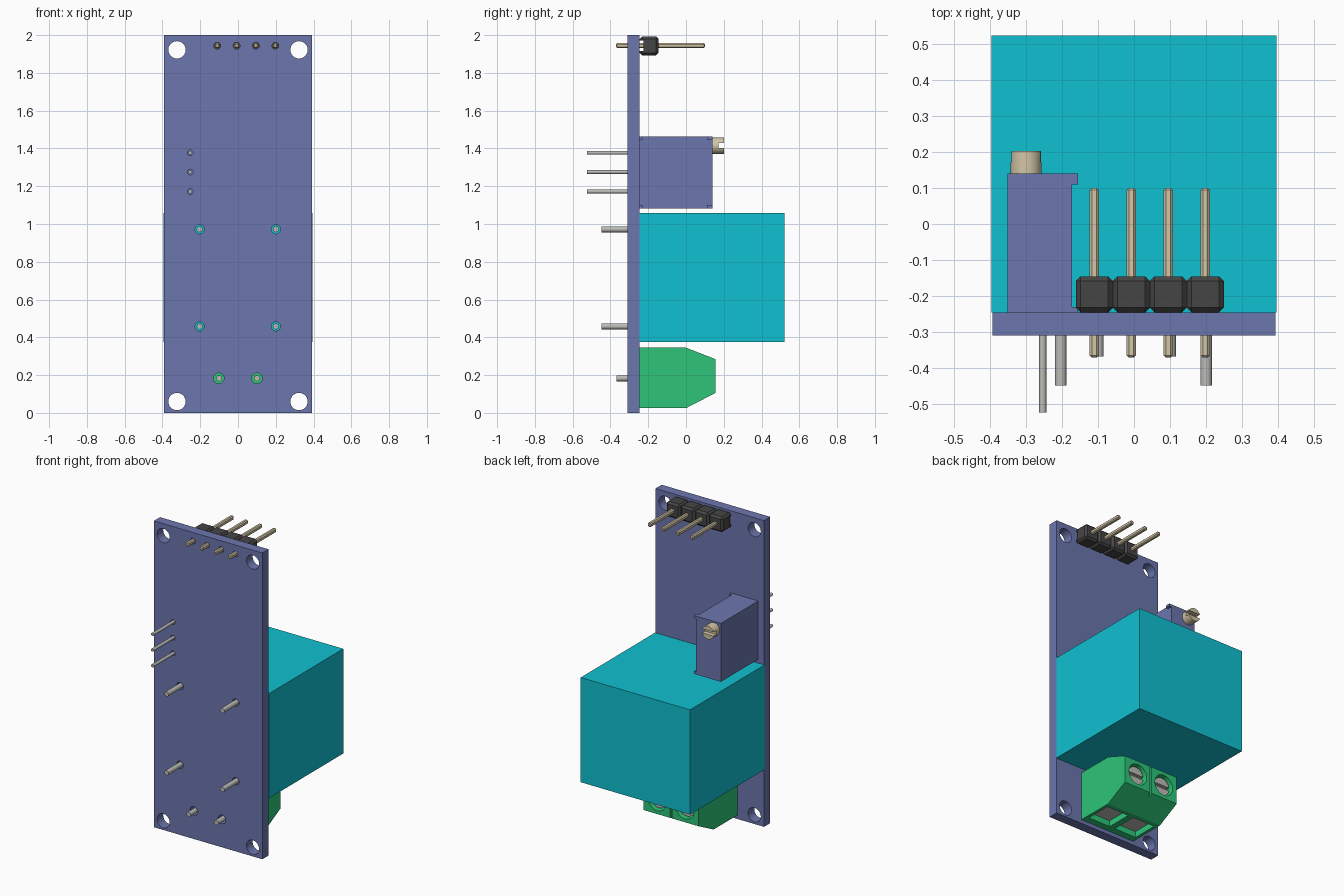
import bpy, bmesh, math
from mathutils import Matrix

if "Cube" in bpy.data.objects:
    bpy.data.objects.remove(bpy.data.objects["Cube"])

def material(name, rgb):
    m = bpy.data.materials.new(name)
    m.diffuse_color = (*rgb, 1)
    m.use_nodes = True
    m.node_tree.nodes["Principled BSDF"].inputs["Base Color"].default_value = m.diffuse_color
    return m

BLUE = material("board_blue", (0.15, 0.18, 0.42))
CYAN = material("relay_cyan", (0.005, 0.53, 0.64))
GREEN = material("terminal_green", (0.026, 0.56, 0.19))
BRASS = material("brass", (0.66, 0.57, 0.39))
BLACK = material("black_plastic", (0.06, 0.06, 0.06))
STEEL = material("steel", (0.5, 0.5, 0.48))

def finish(name, bm, mat):
    bmesh.ops.recalc_face_normals(bm, faces=bm.faces)
    me = bpy.data.meshes.new(name)
    bm.to_mesh(me)
    bm.free()
    ob = bpy.data.objects.new(name, me)
    bpy.context.collection.objects.link(ob)
    if mat:
        me.materials.append(mat)
    return ob

def box(name, x, y, z, mat=None, bevel=0):
    """Box from (min, max) ranges on each axis."""
    bm = bmesh.new()
    bmesh.ops.create_cube(bm, size=1)
    for v in bm.verts:
        for i, (a, b) in enumerate((x, y, z)):
            v.co[i] = (a + b) / 2 + v.co[i] * (b - a)
    if bevel:
        bmesh.ops.bevel(bm, geom=bm.edges[:], offset=bevel, segments=1, affect='EDGES')
    return finish(name, bm, mat)

def activate(ob):
    bpy.ops.object.select_all(action='DESELECT')
    ob.select_set(True)
    bpy.context.view_layer.objects.active = ob

def rod(name, x, z, r, y0, y1, mat=None, sides=24):
    """Cylinder running along y."""
    bm = bmesh.new()
    bmesh.ops.create_cone(bm, cap_ends=True, segments=sides, radius1=r, radius2=r, depth=y1 - y0,
                          matrix=Matrix.Translation((x, (y0 + y1) / 2, z)) @ Matrix.Rotation(math.pi / 2, 4, 'X'))
    ob = finish(name, bm, mat)
    activate(ob)
    bpy.ops.object.shade_smooth_by_angle(angle=math.radians(35))
    return ob

def extrude_x(name, profile, x0, x1, mat):
    """Extrude a (y, z) outline along x."""
    bm = bmesh.new()
    f = bm.faces.new([bm.verts.new((x0, y, z)) for y, z in profile])
    g = bmesh.ops.extrude_face_region(bm, geom=[f])["geom"]
    bmesh.ops.translate(bm, vec=(x1 - x0, 0, 0), verts=[v for v in g if isinstance(v, bmesh.types.BMVert)])
    return finish(name, bm, mat)

def cut(ob, cutters):
    for c in cutters:
        c.hide_render = True
        m = ob.modifiers.new("cut", 'BOOLEAN')
        m.operation, m.solver, m.object = 'DIFFERENCE', 'EXACT', c
        activate(ob)
        bpy.ops.object.modifier_apply(modifier=m.name)
        bpy.data.objects.remove(c)

BACK = -0.245          # component face of the board
header_x = [-0.11 + 0.1025 * i for i in range(4)]
pot_z = (1.172, 1.275, 1.377)
relay_pins = [(x, z) for x in (-0.203, 0.2) for z in (0.458, 0.972)]

# Circuit board with mounting holes and pin holes
board = box("circuit_board", (-0.392, 0.392), (-0.309, BACK), (0, 2), BLUE)
holes = [(x, z, 0.046) for x in (-0.323, 0.323) for z in (0.06, 1.922)]
holes += [(x, z, 0.024) for x, z in relay_pins]
holes += [(x, 0.183, 0.028) for x in (-0.102, 0.1)]
holes += [(x, 1.944, 0.018) for x in header_x]
holes += [(-0.253, z, 0.015) for z in pot_z]
cut(board, [rod("hole_cutter", x, z, r, -0.4, -0.15) for x, z, r in holes])

# Relay and its legs
box("relay", (-0.395, 0.395), (BACK, 0.522), (0.374, 1.058), CYAN)
for x, z in relay_pins:
    rod("relay_pin", x, z, 0.016, -0.448, BACK + 0.01, STEEL, 16)

# Trimmer with corner nubs, legs and slotted screw
box("trimmer_body", (-0.35, -0.172), (BACK, 0.14), (1.083, 1.464), BLUE)
for y0, y1 in ((BACK, -0.23), (0.11, 0.14)):
    for z0, z1 in ((1.083, 1.1), (1.447, 1.464)):
        box("trimmer_nub", (-0.172, -0.155), (y0, y1), (z0, z1), BLUE)
for z in pot_z:
    rod("trimmer_pin", -0.253, z, 0.01, -0.523, BACK + 0.01, STEEL, 16)
knob = rod("trimmer_screw", -0.299, 1.414, 0.043, 0.13, 0.202, BRASS, 32)
cut(knob, [box("slot_cutter", (-0.4, -0.2), (0.172, 0.25), (1.402, 1.428))])

# Pin header
for x in header_x:
    block = box("header_block", (x - 0.0513, x + 0.0513), (BACK, -0.145), (1.893, 1.993), BLACK, 0.013)
    cut(block, [box("channel_cutter", (x - 0.1, x + 0.1), (-0.3, -0.225), (1.916, 1.972))])
    box("header_pin", (x - 0.0127, x + 0.0127), (-0.37, 0.1), (1.931, 1.957), BRASS, 0.006)

# Screw terminal block
term = extrude_x("terminal_block", [(BACK, 0.025), (0, 0.025), (0.155, 0.105), (0.155, 0.285),
                                    (0, 0.345), (BACK, 0.345)], -0.2, 0.2, GREEN)
cutters = [box("groove_cutter", (-0.006, 0.006), (0.135, 0.3), (0.0, 0.4))]
for s in (-0.1, 0.1):
    cutters.append(rod("recess_cutter", s, 0.195, 0.068, 0.095, 0.3, None, 32))
    cutters.append(box("wire_cutter", (s - 0.08, s + 0.08), (-0.2, -0.03), (-0.1, 0.11)))
cut(term, cutters)
for s in (-0.1, 0.1):
    screw = rod("terminal_screw", s, 0.195, 0.058, 0.09, 0.135, STEEL, 32)
    cut(screw, [box("slot_cutter", (s - 0.1, s + 0.1), (0.115, 0.2), (0.185, 0.205))])
    box("wire_clamp", (s - 0.075, s + 0.075), (-0.195, -0.035), (0.06, 0.105), STEEL)
    rod("terminal_pin", s, 0.183, 0.016, -0.367, BACK + 0.01, STEEL, 16)
